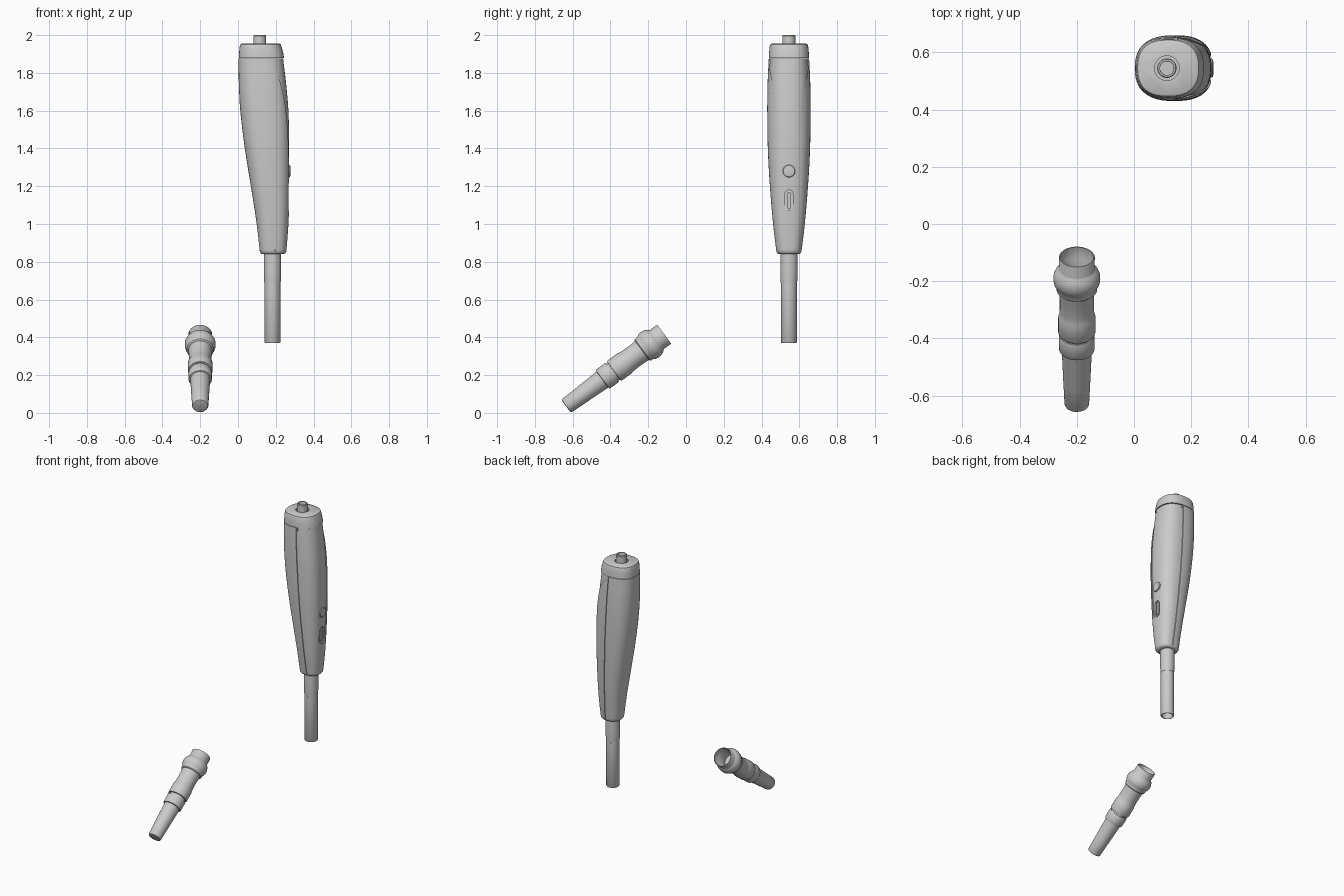
import bpy, bmesh
from math import cos, sin, pi, radians, copysign
from mathutils import Matrix, Vector

if "Cube" in bpy.data.objects:
    bpy.data.objects.remove(bpy.data.objects["Cube"])

YC = 0.545          # handle centre in y
SEG = 64


def finish(name, bm, mat=None, angle=35):
    if mat is not None:
        bm.transform(mat)
    bmesh.ops.recalc_face_normals(bm, faces=bm.faces[:])
    me = bpy.data.meshes.new(name)
    bm.to_mesh(me)
    bm.free()
    ob = bpy.data.objects.new(name, me)
    bpy.context.collection.objects.link(ob)
    smooth(ob, angle)
    return ob


def smooth(ob, angle=35):
    bpy.ops.object.select_all(action='DESELECT')
    ob.select_set(True)
    bpy.context.view_layer.objects.active = ob
    bpy.ops.object.shade_smooth_by_angle(angle=radians(angle))


def skin(bm, rings, cap=True):
    for a, b in zip(rings, rings[1:]):
        for i in range(len(a)):
            j = (i + 1) % len(a)
            bm.faces.new((a[i], a[j], b[j], b[i]))
    if cap:
        bm.faces.new(rings[0])
        bm.faces.new(rings[-1])


def lathe(name, profile, mat, n=48):
    """Revolve (radius, height) points; ends are capped."""
    bm = bmesh.new()
    rings = [[bm.verts.new((r * cos(2 * pi * i / n), r * sin(2 * pi * i / n), t))
              for i in range(n)] for r, t in profile]
    skin(bm, rings)
    return finish(name, bm, mat)


def loft(name, stations, inset=0.0, power=2.5):
    """Skin superellipse sections given as (z, x_left, x_right, half_width_y)."""
    bm = bmesh.new()
    rings = []
    for z, xl, xr, hw in stations:
        cx, a, b = (xl + xr) / 2, (xr - xl) / 2 - inset, hw - inset
        ring = []
        for i in range(SEG):
            t = 2 * pi * (i + 0.5) / SEG
            c, s = cos(t), sin(t)
            ring.append(bm.verts.new((cx + a * copysign(abs(c) ** (2 / power), c),
                                      YC + b * copysign(abs(s) ** (2 / power), s), z)))
        rings.append(ring)
    skin(bm, rings)
    return finish(name, bm)


def prism(name, outline, x0, x1):
    """Extrude a (y offset, z) outline along x."""
    bm = bmesh.new()
    skin(bm, [[bm.verts.new((x, YC + y, z)) for y, z in outline] for x in (x0, x1)])
    return finish(name, bm)


def stadium(hw, z0, z1, n=12):
    up = [(hw * cos(pi * i / n), z1 - hw + hw * sin(pi * i / n)) for i in range(n + 1)]
    dn = [(-hw * cos(pi * i / n), z0 + hw - hw * sin(pi * i / n)) for i in range(n + 1)]
    return up + dn


def cut(ob, *cutters):
    for c in cutters:
        c.hide_render = True
        m = ob.modifiers.new("cut", 'BOOLEAN')
        m.operation, m.solver, m.object = 'DIFFERENCE', 'EXACT', c
        bpy.context.view_layer.objects.active = ob
        bpy.ops.object.modifier_apply(modifier=m.name)
        bpy.data.objects.remove(c)
    smooth(ob)


def refine(st, k=4):
    """Cubic interpolation between stations."""
    v = [Vector(s) for s in st]
    tan = []
    for i in range(len(v)):
        a, b = v[max(i - 1, 0)], v[min(i + 1, len(v) - 1)]
        tan.append((b - a) / (b[0] - a[0]))
    out = []
    for i in range(len(v) - 1):
        h = v[i + 1][0] - v[i][0]
        for q in range(k):
            t = q / k
            out.append((2*t**3 - 3*t**2 + 1) * v[i] + (t**3 - 2*t**2 + t) * h * tan[i]
                       + (3*t**2 - 2*t**3) * v[i + 1] + (t**3 - t**2) * h * tan[i + 1])
    return out + [v[-1]]


# handle shell: curved tapering grip
main = refine([(0.865, .114, .257, .068), (1.0, .099, .267, .084), (1.2, .068, .274, .101),
               (1.4, .036, .277, .112), (1.6, .012, .273, .115), (1.75, .004, .260, .113),
               (1.875, .003, .245, .107)])
foot = [(0.84, .130, .240, .053), (0.844, .121, .249, .061), (0.852, .116, .255, .066)]
shell = loft("handle_shell", foot + main)

# tongue-shaped panel opening on the right, and the seam on both sides
side = [(.039, 1.11), (.044, 1.2), (.053, 1.35), (.064, 1.5), (.078, 1.65),
        (.093, 1.78), (.107, 1.85), (.125, 1.89)]
arc = [(.038 * cos(pi * i / 12), 1.1 - .038 * sin(pi * i / 12)) for i in range(12, -1, -1)]
opening = prism("panel_cutter", arc + side + [(-y, z) for y, z in reversed(side)], .15, .4)
seams = []
for s in (-1, 1):
    bm = bmesh.new()
    bmesh.ops.create_cube(bm, size=1, matrix=Matrix.Diagonal((.004, .1, 1.02, 1)))
    bm.transform(Matrix.Translation((.168, YC + s * .10, 1.365)) @ Matrix.Rotation(-.053, 4, 'Y'))
    seams.append(finish("seam_cutter", bm))
cut(shell, opening, *seams)

# inner core, visible as the recessed control panel
core = loft("control_panel", main, inset=.006)
cut(core, prism("slot_cutter", stadium(.021, 1.07, 1.18), .256, .3))
prism("slide_switch", stadium(.009, 1.08, 1.17), .25, .266)

# round push button
to_x = Matrix.Rotation(pi / 2, 4, 'Y')
lathe("push_button", [(.033, 0), (.033, .022), (.030, .026), (.018, .028), (.004, .0285)],
      Matrix.Translation((.250, YC, 1.28)) @ to_x)

# end cap with ring recess, and the hollow connector stub
cap = loft("end_cap", [(1.878, .004, .244, .107), (1.91, .006, .239, .105),
                       (1.94, .009, .230, .102), (1.951, .013, .226, .098),
                       (1.955, .02, .219, .092)])
stub_at = Matrix.Translation((.115, YC, 0))
cut(cap, lathe("recess_cutter", [(.043, 1.93), (.043, 2.0)], stub_at))
lathe("connector_stub", [(.034, 1.925), (.034, 1.996), (.031, 2.0), (.025, 2.0),
                         (.024, 1.997), (.024, 1.94)], stub_at)

# collar and hollow tube below the handle
tube_at = Matrix.Translation((.1825, YC, 0))
lathe("lower_collar", [(.040, .68), (.043, .682), (.044, .70), (.046, .74), (.046, .80),
                       (.045, .85)], tube_at)
lathe("lower_tube", [(.034, .66), (.034, .373), (.036, .37), (.040, .37), (.042, .373),
                     (.042, .69)], tube_at)

# separate angled nozzle, lying tilted in the y-z plane
tilt = Matrix.Translation((-.2, -.635, .035)) @ Matrix.Rotation(radians(-53.7), 4, 'X')
lathe("nozzle_tail", [(.034, 0), (.040, .002), (.043, .008), (.047, .1), (.053, .25)], tilt)
lathe("nozzle_collar", [(.052, .238), (.059, .240), (.062, .246), (.062, .298), (.059, .305),
                        (.052, .305)], tilt)
lathe("nozzle_body", [(.054, .30), (.054, .314), (.063, .315), (.065, .32), (.065, .385),
                      (.062, .392), (.060, .42), (.060, .47), (.063, .50), (.063, .51)], tilt)
lathe("nozzle_head", [(.058, .498), (.067, .50), (.071, .504), (.072, .52), (.079, .532),
                      (.082, .548), (.081, .565), (.074, .582), (.066, .592), (.062, .598),
                      (.063, .642), (.061, .645), (.058, .645), (.057, .60), (.050, .59),
                      (.048, .52)], tilt)
